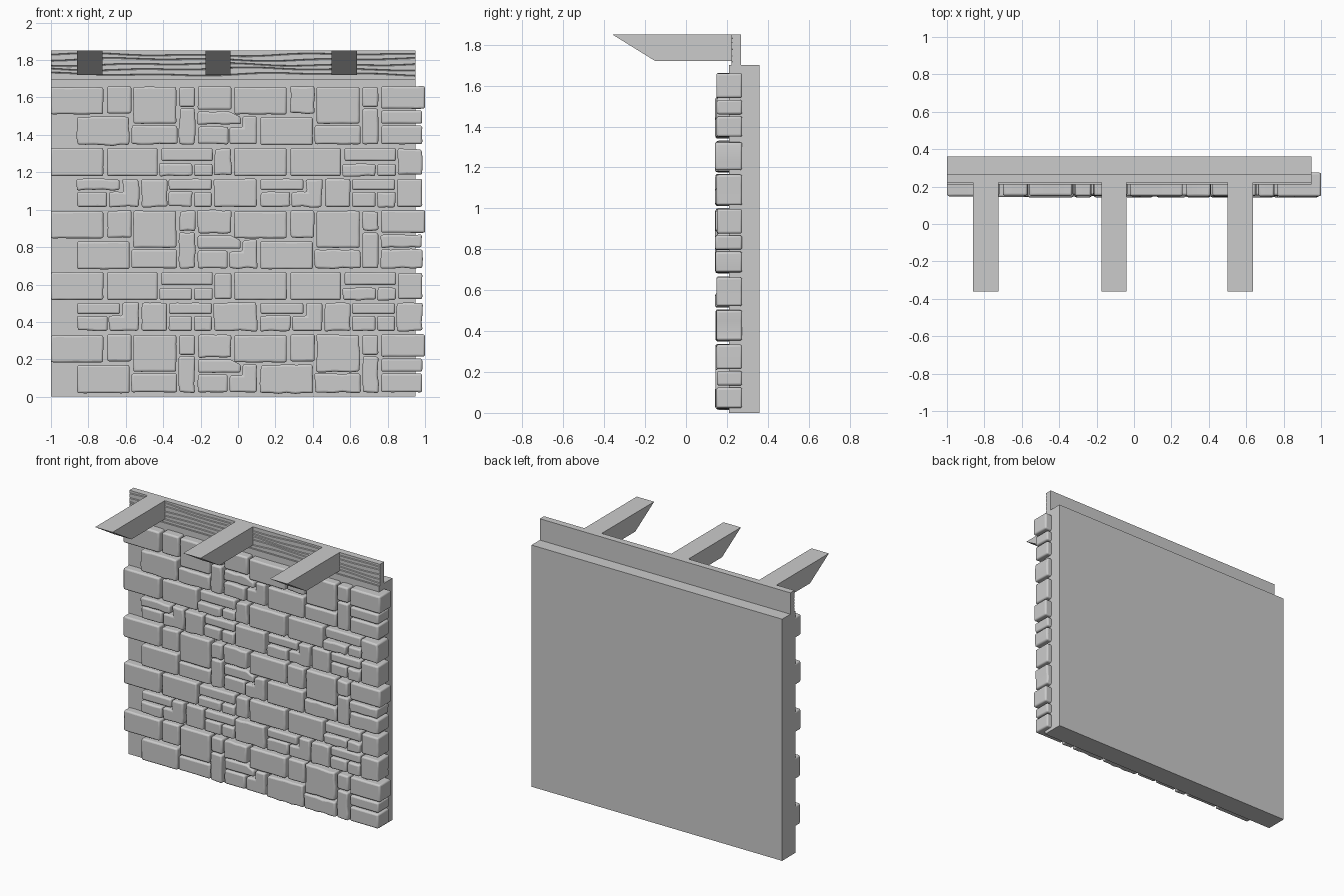
import bpy, bmesh, math, random

if "Cube" in bpy.data.objects:
    bpy.data.objects.remove(bpy.data.objects["Cube"])

random.seed(7)


def make_object(name, bm):
    bmesh.ops.recalc_face_normals(bm, faces=bm.faces)
    mesh = bpy.data.meshes.new(name)
    bm.to_mesh(mesh)
    bm.free()
    ob = bpy.data.objects.new(name, mesh)
    bpy.context.collection.objects.link(ob)
    return ob


def prism(bm, pts, vec):
    """Extrude a closed 3D outline along vec."""
    face = bm.faces.new([bm.verts.new(p) for p in pts])
    res = bmesh.ops.extrude_face_region(bm, geom=[face], use_keep_orig=True)
    verts = [g for g in res["geom"] if isinstance(g, bmesh.types.BMVert)]
    bmesh.ops.translate(bm, vec=vec, verts=verts)


# Backing wall slab
bm = bmesh.new()
prism(bm, [(-1, .21, 0), (.95, .21, 0), (.95, .36, 0), (-1, .36, 0)], (0, 0, 1.70))
make_object("wall_slab", bm)

# Projecting joists with slanted ends
for i, x in enumerate((-.86, -.175, .5)):
    bm = bmesh.new()
    side = [(-.36, 1.85), (.23, 1.85), (.23, 1.72), (-.15, 1.72)]
    prism(bm, [(x, y, z) for y, z in side], (.135, 0, 0))
    make_object(f"joist_{i + 1}", bm)

# Top timber with wavy grain grooves on its front face
bm = bmesh.new()
X0, X1, Z0, Z1, YF, YB = -1, .95, 1.70, 1.85, .222, .268
rows = [(Z0, 0, 0)]
for k, z in enumerate((1.724, 1.752, 1.776, 1.803, 1.828)):
    rows += [(z - .003, 0, k), (z, .006, k), (z + .003, 0, k)]
rows.append((Z1, 0, 0))
N = 40
grid = []
for z, depth, k in rows:
    line = []
    for i in range(N + 1):
        x = X0 + (X1 - X0) * i / N
        edge = z in (Z0, Z1)
        dz = 0 if edge else .005 * math.sin(4.5 * x + 1.3 * k) + .004 * math.sin(11 * x + k)
        line.append(bm.verts.new((x, YF + depth, z + dz)))
    grid.append(line)
for a, b in zip(grid, grid[1:]):
    for i in range(N):
        bm.faces.new((a[i], a[i + 1], b[i + 1], b[i]))
b0, b1, b2, b3 = [bm.verts.new((x, YB, z)) for x, z in ((X0, Z0), (X1, Z0), (X1, Z1), (X0, Z1))]
bm.faces.new((b0, b1, b2, b3))
bm.faces.new(grid[0] + [b1, b0])
bm.faces.new(grid[-1] + [b2, b3])
bm.faces.new([g[0] for g in grid] + [b3, b0])
bm.faces.new([g[-1] for g in grid] + [b2, b1])
make_object("top_timber", bm)

# Stone pattern in hundredths: left, right, top, bottom (down from block top)
FIELD_UPPER = [(0, 28, .5, 15), (30, 43, 0, 14.5), (44, 67, .3, 20), (68.5, 77, .5, 11),
               (14, 42, 16.5, 31.5), (43, 67.5, 21, 31), (68.5, 77, 12, 31)]
FIELD_LOWER = [(0, 28, 33, 48), (30, 57, 33, 48), (59, 86.5, 33, 40), (58, 75.5, 41.5, 48),
               (76.5, 86.5, 41.5, 48), (14, 37, 49.5, 55.5), (14, 30, 56.5, 64.5),
               (48.5, 62, 49.5, 64.5), (63, 86, 49.5, 55.5), (63, 75.5, 56.5, 64.5),
               (76.5, 86, 56.5, 64.5)]
INNER_UPPER = [(78.5, 96.5, 0, 12.5), (78.5, 94.5, 21.5, 31)]
INNER_LOWER = [(87.5, 96.5, 33.5, 47.5), (87, 110, 49.5, 64.5)]
END_UPPER = [(176.5, 200, 0, 12), (176.5, 198.5, 13, 20), (176.5, 198.5, 21, 31)]
END_LOWER = [(185.5, 198.5, 33.5, 47.5), (185, 198.5, 49.5, 64.5)]
# Odd-shaped stones given as outlines
SLOPED = [(78.5, 13.5), (96, 13.5), (101.5, 16.2), (101.5, 20.5), (78.5, 20.5)]
ELL_UPPER = [(102.5, 16), (110, 16), (110, 31), (95.5, 31), (95.5, 22), (102.5, 22)]
ELL_LOWER = [(38.5, 49.5), (47, 49.5), (47, 64.5), (31, 64.5), (31, 56.5), (38.5, 56.5)]


def rect(r):
    left, right, top, bottom = r
    return [(left, top), (right, top), (right, bottom), (left, bottom)]


def stone(bm, outline, dx, top, back=.23):
    """One stone with slightly uneven edges."""
    wobble = random.choice((.05, .1, .45))
    front = .155 - random.random() * .007 - (.006 if wobble > .4 else 0)
    pts = []
    for (x0, y0), (x1, y1) in zip(outline, outline[1:] + outline[:1]):
        n = max(1, round(math.hypot(x1 - x0, y1 - y0) / 5))
        for i in range(n):
            t = i / n
            px = x0 + (x1 - x0) * t + random.uniform(-wobble, wobble)
            py = y0 + (y1 - y0) * t + random.uniform(-wobble, wobble)
            pts.append((min(1, max(-1, -1 + (px + dx) / 100)), front, top - py / 100))
    prism(bm, pts, (0, back - front, 0))


# Stone courses: each block of the pattern repeats down and across the wall
for blk in range(3):
    top = 1.66 - .663 * blk
    halves = [("upper", FIELD_UPPER, INNER_UPPER, END_UPPER)]
    if blk < 2:
        halves.append(("lower", FIELD_LOWER, INNER_LOWER, END_LOWER))
    for label, field, inner, ends in halves:
        bm = bmesh.new()
        for dx in (0, 98):
            for r in field:
                stone(bm, rect(r), dx, top)
            if label == "lower":
                stone(bm, ELL_LOWER, dx, top)
        for r in inner:
            stone(bm, rect(r), 0, top)
        if label == "upper":
            stone(bm, SLOPED, 0, top)
            stone(bm, ELL_UPPER, 0, top)
        for r in ends:
            stone(bm, rect(r), 0, top, .275)
        ob = make_object(f"stone_courses_{label}_{blk + 1}", bm)
        bev = ob.modifiers.new("rounded_edges", "BEVEL")
        bev.width = .011
        bev.segments = 3
        bev.limit_method = "ANGLE"
        bev.angle_limit = math.radians(40)
        bpy.ops.object.select_all(action="DESELECT")
        ob.select_set(True)
        bpy.context.view_layer.objects.active = ob
        bpy.ops.object.shade_smooth_by_angle(angle=math.radians(35))
